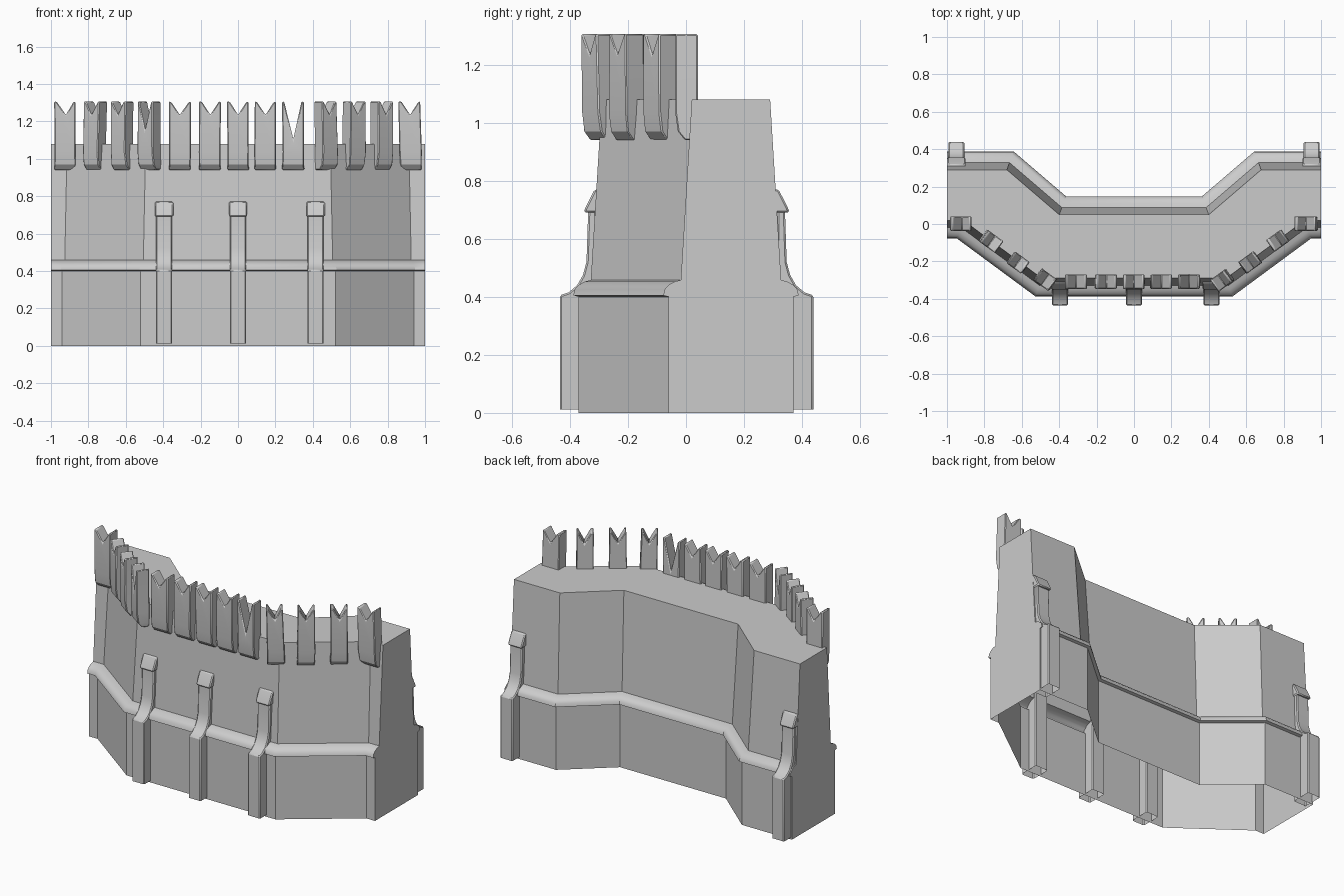
import bpy, bmesh, math, random
from mathutils import Matrix

if "Cube" in bpy.data.objects:
    bpy.data.objects.remove(bpy.data.objects["Cube"])

random.seed(4)


def make(name, verts, faces, bevel=0, matrix=None):
    mesh = bpy.data.meshes.new(name)
    mesh.from_pydata(verts, [], faces)
    bm = bmesh.new()
    bm.from_mesh(mesh)
    if matrix:
        bm.transform(matrix)
    bmesh.ops.recalc_face_normals(bm, faces=bm.faces)
    bm.to_mesh(mesh)
    bm.free()
    obj = bpy.data.objects.new(name, mesh)
    bpy.context.collection.objects.link(obj)
    if bevel:
        m = obj.modifiers.new("worn_edges", "BEVEL")
        m.width, m.segments, m.limit_method = bevel, 1, "ANGLE"
        m.angle_limit = math.radians(50)
    bpy.ops.object.select_all(action="DESELECT")
    obj.select_set(True)
    bpy.context.view_layer.objects.active = obj
    bpy.ops.object.shade_smooth_by_angle(angle=math.radians(30))
    return obj


# Wall: half plan (x, y, inward mitre x, inward mitre y), mirrored, lofted up a profile
half = [(.52, -.37, -.33, 1), (.94, -.06, -.33, 1), (1, -.06, 0, 1),
        (1, .37, 0, -1), (.65, .37, .37, -1), (.37, .13, .37, -1)]
plan = half + [(-x, y, -kx, ky) for x, y, kx, ky in reversed(half)]
profile = [(0, 0), (0, .40), (-.018, .405), (-.014, .425), (0, .441),
           (.02, .452), (.042, .458), (.08, 1.08)]
n = len(plan)
verts = [(x + kx * o, y + ky * o, z) for o, z in profile for x, y, kx, ky in plan]
faces = [(r * n + i, r * n + (i + 1) % n, (r + 1) * n + (i + 1) % n, (r + 1) * n + i)
         for r in range(len(profile) - 1) for i in range(n)]
top = (len(profile) - 1) * n
faces.append(tuple(range(top, top + n)))      # walkway on top, underside left open
make("curved_wall", verts, faces)


# Buttresses: side profile (distance out, z) given width, open at back and below
def buttress(name, x, y_sign, shift=0):
    def strip(part, prof, w):
        k = len(prof)
        vs = [(x + s * w / 2, y_sign * (d + shift), z) for s in (-1, 1) for d, z in prof]
        fs = [(i, i + 1, k + i + 1, k + i) for i in range(k - 1)]
        fs += [tuple(range(k)), tuple(range(k, 2 * k))]
        make(name + part, vs, fs, .006)
    strip("_shaft", [(.435, .012), (.435, .405), (.405, .415), (.375, .44), (.355, .475),
                     (.343, .52), (.337, .70), (.31, .70), (.31, .012)], .086)
    strip("_cap", [(.31, .69), (.352, .69), (.348, .705), (.315, .77), (.30, .77)], .098)


for i, x in enumerate((-.395, 0, .415)):
    buttress(f"front_buttress_{i}", x, -1)
for i, x in enumerate((-.95, .95)):
    buttress(f"back_buttress_{i}", x, 1, .004)


# Merlons: swallow-tail tops, tapered corbel feet; worn ones get a lean and deeper split
def merlon(name, x, y, angle, width, notch=.07, lean=0):
    w, t, d = width / 2, 1.305, .039
    outline = [(-w, .94), (-w, .97), (-w, 1.035), (-w + lean, t), (-w + lean + .012, t),
               (lean * .5, t - notch), (w + lean - .012, t), (w + lean, t),
               (w, 1.035), (w, .97), (w, .94)]
    outline = [(a + random.uniform(-.003, .003), b) for a, b in outline]

    def front(z):
        return -.005 if z < .95 else -.03 if z < 1 else -d
    k = len(outline)
    vs = [(a, front(b), b) for a, b in outline] + [(a, d, b) for a, b in outline]
    fs = [(i, (i + 1) % k, k + (i + 1) % k, k + i) for i in range(k)]
    fs += [(0, 1, 9, 10), (1, 2, 8, 9), tuple(range(2, 9)), tuple(range(k, 2 * k))]
    m = Matrix.Translation((x, y, 0)) @ Matrix.Rotation(math.radians(angle), 4, "Z")
    make(name, vs, fs, .005, m)


layout = [(-.31, -.308, 0), (-.15, -.308, 0), (0, -.308, 0), (.145, -.308, 0), (.295, -.308, 0)]
for s in (-1, 1):
    layout += [(s * .475, -.298, s * 36), (s * .62, -.206, s * 36),
               (s * .77, -.088, s * 36), (s * .923, .002, 0)]
split = {.295: .20, -.475: .15}
leans = {-.77: .012, .923: -.006, .475: -.01}
for i, (x, y, a) in enumerate(layout):
    merlon(f"merlon_{i}", x, y, a, .10 if a else .115, split.get(x, .07), leans.get(x, 0))
